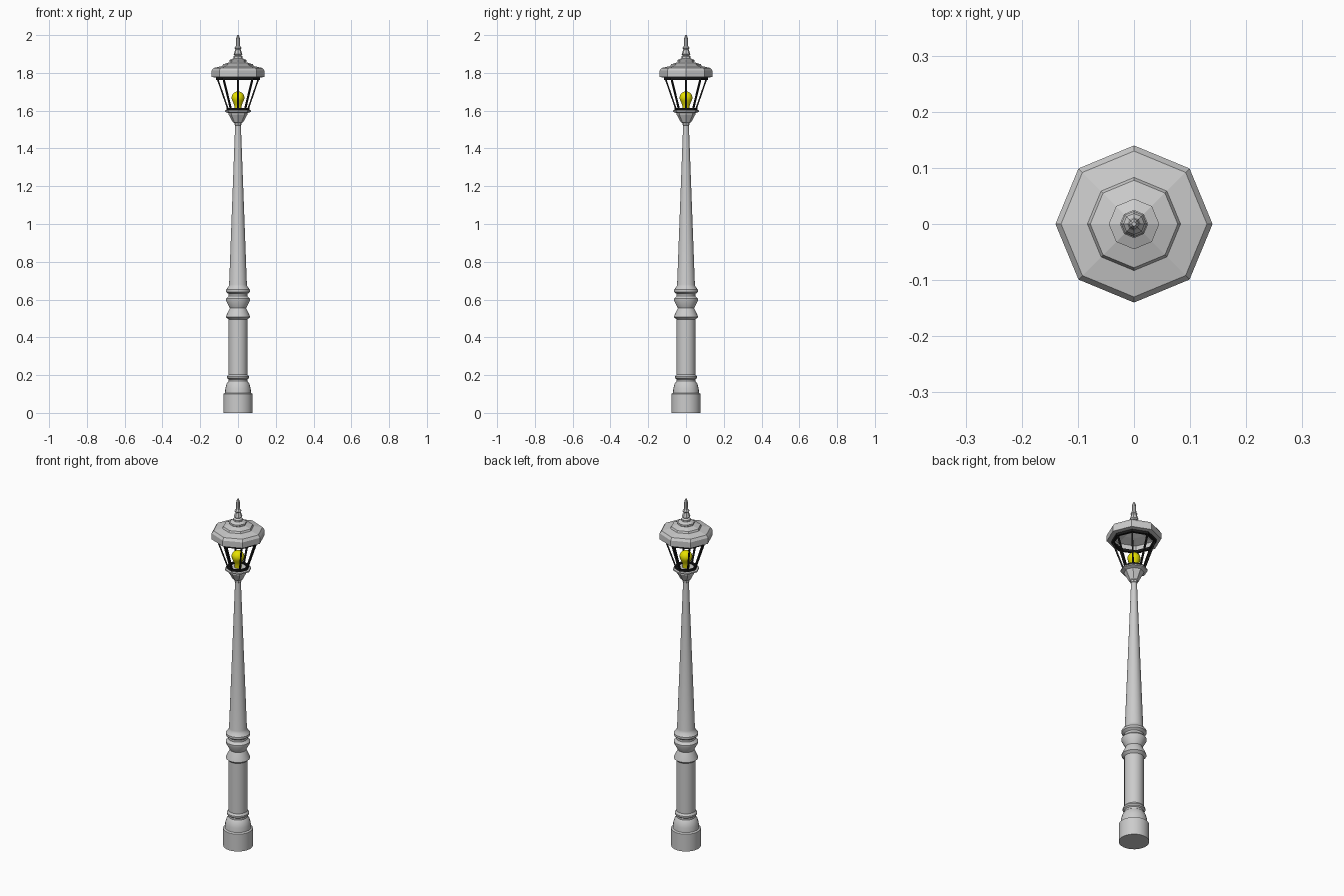
import bpy, math
from mathutils import Vector

if "Cube" in bpy.data.objects:
    bpy.data.objects.remove(bpy.data.objects["Cube"])


def material(name, color):
    m = bpy.data.materials.new(name)
    m.diffuse_color = color
    m.use_nodes = True
    m.node_tree.nodes["Principled BSDF"].inputs["Base Color"].default_value = m.diffuse_color
    return m


BLACK = material("black_metal", (0.01, 0.01, 0.01, 1))
YELLOW = material("yellow_glass", (0.8, 0.75, 0.0, 1))


def lathe(name, profile, sides, smooth=False, closed=False, mat=None):
    """Spin (radius, z) points round z; closed joins the last ring to the first."""
    verts, faces = [], []
    for r, z in profile:
        for i in range(sides):
            a = 2 * math.pi * i / sides
            verts.append((r * math.cos(a), r * math.sin(a), z))
    n = len(profile)
    for k in range(n if closed else n - 1):
        a0, b0 = k * sides, (k + 1) % n * sides
        for i in range(sides):
            j = (i + 1) % sides
            faces.append((a0 + i, a0 + j, b0 + j, b0 + i))
    if not closed:
        faces.append(tuple(reversed(range(sides))))
        faces.append(tuple(range((n - 1) * sides, n * sides)))
    me = bpy.data.meshes.new(name)
    me.from_pydata(verts, [], faces)
    ob = bpy.data.objects.new(name, me)
    bpy.context.collection.objects.link(ob)
    if mat:
        me.materials.append(mat)
    if smooth:
        bpy.context.view_layer.objects.active = ob
        ob.select_set(True)
        bpy.ops.object.shade_smooth_by_angle(angle=math.radians(30))
        ob.select_set(False)
    return ob


# Turned post: plinth, lower shaft, collars and tapering upper shaft
lathe("post", [
    (0.078, 0), (0.078, 0.10), (0.069, 0.105), (0.067, 0.13), (0.060, 0.155),
    (0.050, 0.168), (0.050, 0.178), (0.058, 0.184), (0.058, 0.193), (0.050, 0.204),
    (0.050, 0.495), (0.064, 0.507), (0.062, 0.515), (0.043, 0.555),
    (0.064, 0.595), (0.064, 0.605), (0.050, 0.618), (0.050, 0.630),
    (0.064, 0.640), (0.064, 0.652), (0.050, 0.668), (0.047, 0.68),
    (0.015, 1.53)], 24, smooth=True)

# Octagonal cup holding the lantern
lathe("lantern_cup", [
    (0.016, 1.522), (0.019, 1.525), (0.019, 1.535), (0.028, 1.540),
    (0.050, 1.580), (0.050, 1.587), (0.070, 1.594), (0.070, 1.601),
    (0.052, 1.606)], 8)

# Lantern frame: two rings and a bar on each corner
lathe("lower_frame_ring", [(0.046, 1.602), (0.060, 1.602), (0.060, 1.614),
                           (0.046, 1.614)], 8, closed=True, mat=BLACK)
lathe("upper_frame_ring", [(0.102, 1.762), (0.116, 1.762), (0.116, 1.776),
                           (0.102, 1.776)], 8, closed=True, mat=BLACK)
for i in range(8):
    a = i * math.pi / 4
    d = Vector((math.cos(a), math.sin(a), 0))
    p, q = d * 0.053 + Vector((0, 0, 1.608)), d * 0.109 + Vector((0, 0, 1.77))
    bpy.ops.mesh.primitive_cube_add(size=1, location=(p + q) / 2)
    bar = bpy.context.object
    bar.name = f"frame_bar_{i + 1}"
    bar.scale = (0.008, 0.008, (q - p).length)
    bar.rotation_euler = (0, math.atan2(0.056, 0.162), a)
    bar.data.materials.append(BLACK)
    bar.select_set(False)

# Octagonal roof, hollow beneath
lathe("roof", [
    (0.110, 1.775), (0.140, 1.778), (0.140, 1.812), (0.130, 1.826),
    (0.083, 1.836), (0.078, 1.846), (0.045, 1.856), (0.020, 1.862),
    (0.020, 1.846), (0.070, 1.828), (0.122, 1.812), (0.122, 1.785)],
    8, closed=True)

# Finial
lathe("finial", [
    (0.030, 1.845), (0.045, 1.858), (0.045, 1.868), (0.025, 1.877), (0.025, 1.886),
    (0.017, 1.893), (0.023, 1.899), (0.014, 1.925), (0.019, 1.931), (0.012, 1.940),
    (0.009, 1.988), (0.004, 2.0)], 8)

# Light bulb with stem
bulb = [(0.018, 1.604), (0.018, 1.622), (0.024, 1.640)]
for k in range(2, 9):
    t = math.radians(-60 + 150 * k / 8)
    bulb.append((max(0.034 * math.cos(t), 0.001), 1.668 + 0.034 * math.sin(t)))
lathe("bulb", bulb, 12, smooth=True, mat=YELLOW)
